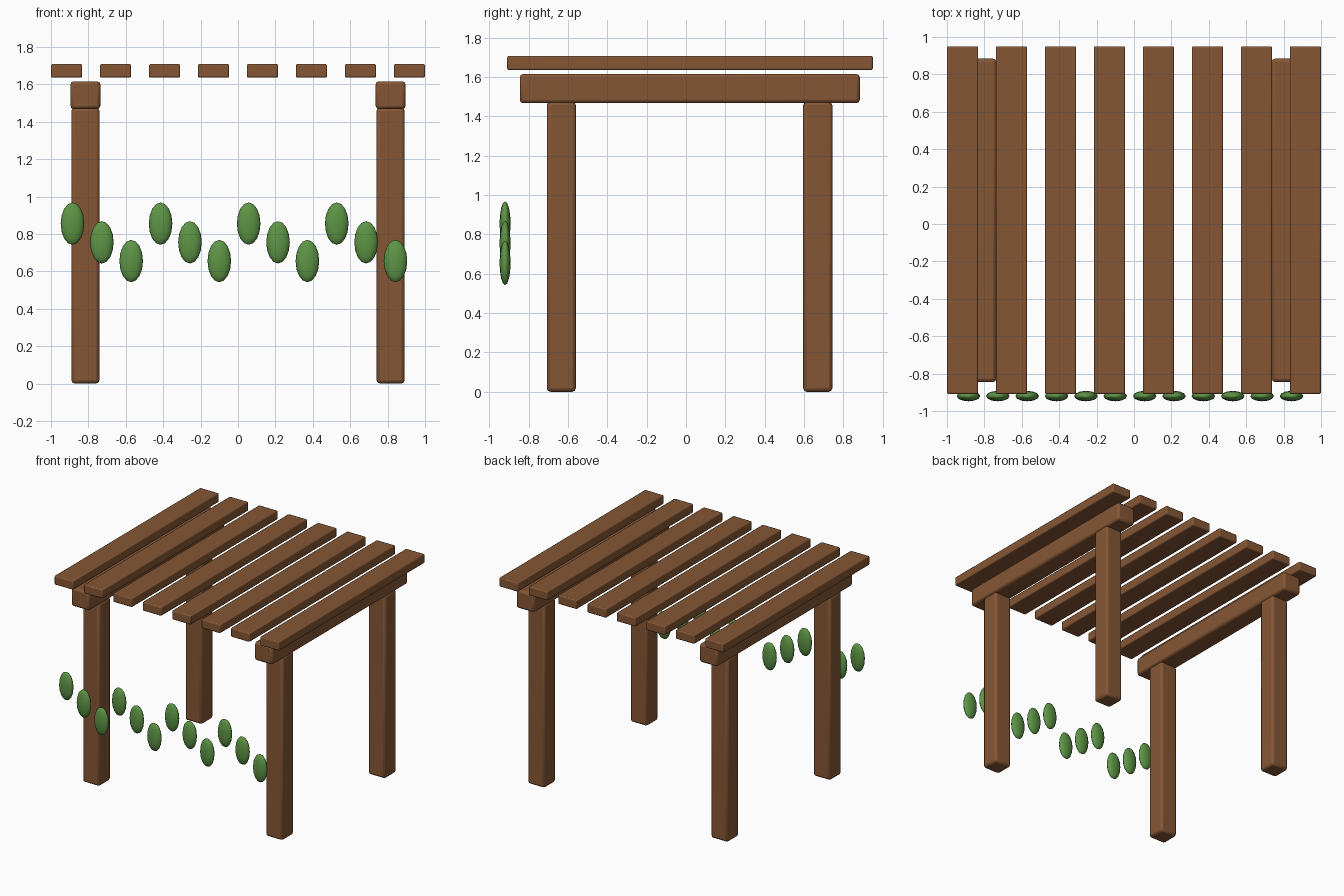
import bpy

if "Cube" in bpy.data.objects:
    bpy.data.objects.remove(bpy.data.objects["Cube"])

def material(name, rgb):
    m = bpy.data.materials.new(name)
    m.diffuse_color = (*rgb, 1)
    m.use_nodes = True
    m.node_tree.nodes["Principled BSDF"].inputs["Base Color"].default_value = m.diffuse_color
    return m

wood = material("brown wood", (0.235, 0.094, 0.035))
green = material("leaf green", (0.11, 0.30, 0.06))

def beam_box(name, lo, hi, bevel):
    """Bevelled timber between two corners."""
    c = [(a + b) / 2 for a, b in zip(lo, hi)]
    bpy.ops.mesh.primitive_cube_add(size=1, location=c)
    o = bpy.context.object
    o.name = name
    o.scale = [b - a for a, b in zip(lo, hi)]
    bpy.ops.object.transform_apply(location=False, rotation=False, scale=True)
    b = o.modifiers.new("bevel", 'BEVEL')
    b.width, b.segments = bevel, 2
    o.data.materials.append(wood)
    bpy.ops.object.shade_smooth_by_angle()
    return o

# Posts and the two long side beams
for side, sx in (("left", -1), ("right", 1)):
    x = sx * 0.816
    for end, y in (("front", -0.634), ("back", 0.67)):
        beam_box(f"{end}_{side}_post", (x - 0.075, y - 0.074, 0), (x + 0.075, y + 0.074, 1.475), 0.018)
    beam_box(f"{side}_beam", (x - 0.08, -0.845, 1.467), (x + 0.08, 0.884, 1.616), 0.018)

# Roof slats
for i in range(8):
    x = -0.9165 + i * 1.833 / 7
    beam_box(f"roof_slat_{i + 1}", (x - 0.0835, -0.909, 1.636), (x + 0.0835, 0.95, 1.708), 0.008)

# Hanging leaves in a repeating three-step pattern
for i in range(12):
    bpy.ops.mesh.primitive_uv_sphere_add(
        segments=12, ring_count=8, radius=1,
        location=(-0.885 + i * 0.157, -0.92, 0.855 - 0.1 * (i % 3)))
    o = bpy.context.object
    o.name = f"leaf_{i + 1}"
    o.scale = (0.063, 0.028, 0.113)
    bpy.ops.object.transform_apply(location=False, rotation=False, scale=True)
    o.data.materials.append(green)
    bpy.ops.object.shade_smooth()
